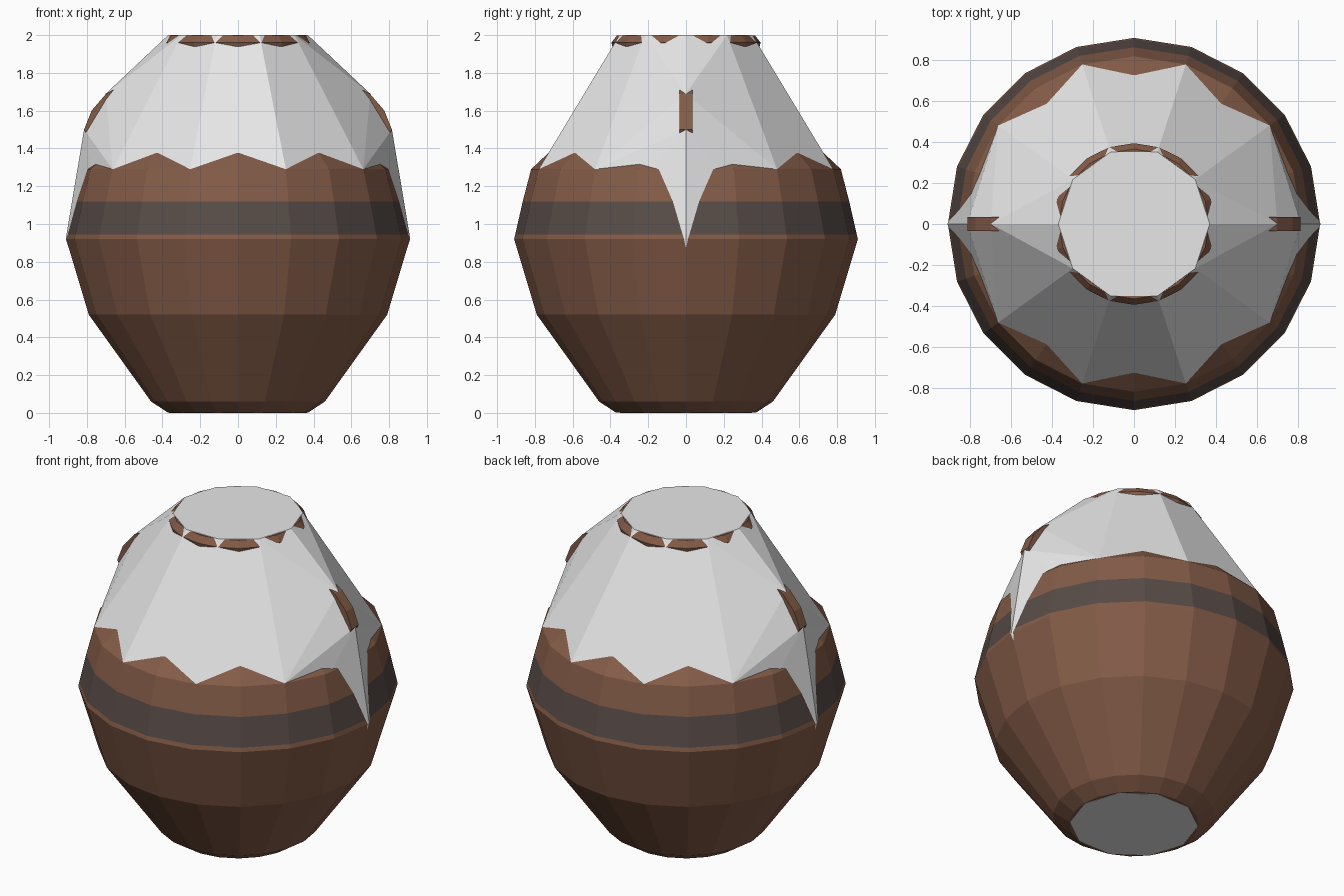
import bpy, bmesh, math

if "Cube" in bpy.data.objects:
    bpy.data.objects.remove(bpy.data.objects["Cube"])

def mat(name, rgb):
    m = bpy.data.materials.new(name)
    m.diffuse_color = (*rgb, 1)
    m.use_nodes = True
    m.node_tree.nodes["Principled BSDF"].inputs["Base Color"].default_value = m.diffuse_color
    return m

BROWN = mat("brown clay", (0.23, 0.106, 0.064))
DARK = mat("dark band", (0.095, 0.07, 0.062))
WHITE = mat("pale cover", (0.8, 0.8, 0.8))

def finish(bm, name, mats):
    bmesh.ops.recalc_face_normals(bm, faces=bm.faces)
    me = bpy.data.meshes.new(name)
    bm.to_mesh(me)
    bm.free()
    for m in mats:
        me.materials.append(m)
    ob = bpy.data.objects.new(name, me)
    bpy.context.collection.objects.link(ob)
    return ob

def ring(r, z, n):
    return [(r * math.cos(math.tau * i / n), r * math.sin(math.tau * i / n), z) for i in range(n)]

# Pot body: 20-sided lathe with foot, belly, shoulder, neck, rim and inside
SIDES = 20
profile = [(0.37, 0.001), (0.46, 0.06), (0.79, 0.52), (0.91, 0.92), (0.904, 0.945),
           (0.864, 1.12), (0.82, 1.29), (0.73, 1.375), (0.52, 1.52), (0.34, 1.63),
           (0.29, 1.76), (0.31, 1.88), (0.39, 1.94), (0.395, 1.96), (0.366, 1.998),
           (0.27, 1.998), (0.23, 1.76), (0.25, 1.6)]
bm = bmesh.new()
rings = [[bm.verts.new(p) for p in ring(r, z, SIDES)] for r, z in profile]
for k, (a, b) in enumerate(zip(rings, rings[1:])):
    for i in range(SIDES):
        j = (i + 1) % SIDES
        f = bm.faces.new((a[i], a[j], b[j], b[i]))
        f.material_index = 1 if k == 4 else 0   # painted band on the belly
bm.faces.new(rings[0][::-1])
bm.faces.new(rings[-1])
finish(bm, "pot", [BROWN, DARK])

# Handles: square bars swept from the neck round to the shoulder
outer = [(0.28, 1.80), (0.50, 1.80), (0.70, 1.688), (0.775, 1.60), (0.815, 1.50), (0.76, 1.40), (0.66, 1.35)]
inner = [(0.28, 1.72), (0.48, 1.72), (0.64, 1.63), (0.70, 1.57), (0.73, 1.50), (0.70, 1.45), (0.60, 1.43)]
for side, label in ((1, "right"), (-1, "left")):
    bm = bmesh.new()
    loops = []
    for (xo, zo), (xi, zi) in zip(outer, inner):
        loops.append([bm.verts.new((side * x, y, z)) for x, y, z in
                      ((xo, -0.035, zo), (xo, 0.035, zo), (xi, 0.035, zi), (xi, -0.035, zi))])
    for a, b in zip(loops, loops[1:]):
        for i in range(4):
            j = (i + 1) % 4
            bm.faces.new((a[i], a[j], b[j], b[i]))
    bm.faces.new(loops[0])
    bm.faces.new(loops[-1])
    finish(bm, label + "_handle", [BROWN])

# Cover: simple 10-sided convex shell over neck and handles, just inside the belly
pts = []
for r, z in ((0.365, 0.0), (0.45, 0.06), (0.775, 0.52), (0.89, 0.92), (0.82, 1.29), (0.37, 2.0)):
    pts += ring(r, z, 10)
for s in (1, -1):
    pts += [(s * x, 0, z) for x, z in ((0.912, 0.92), (0.815, 1.5), (0.70, 1.69))]
bm = bmesh.new()
for p in pts:
    bm.verts.new(p)
res = bmesh.ops.convex_hull(bm, input=bm.verts[:])
loose = [v for v in bm.verts if not v.link_faces]
bmesh.ops.delete(bm, geom=loose, context='VERTS')
finish(bm, "cover", [WHITE])
